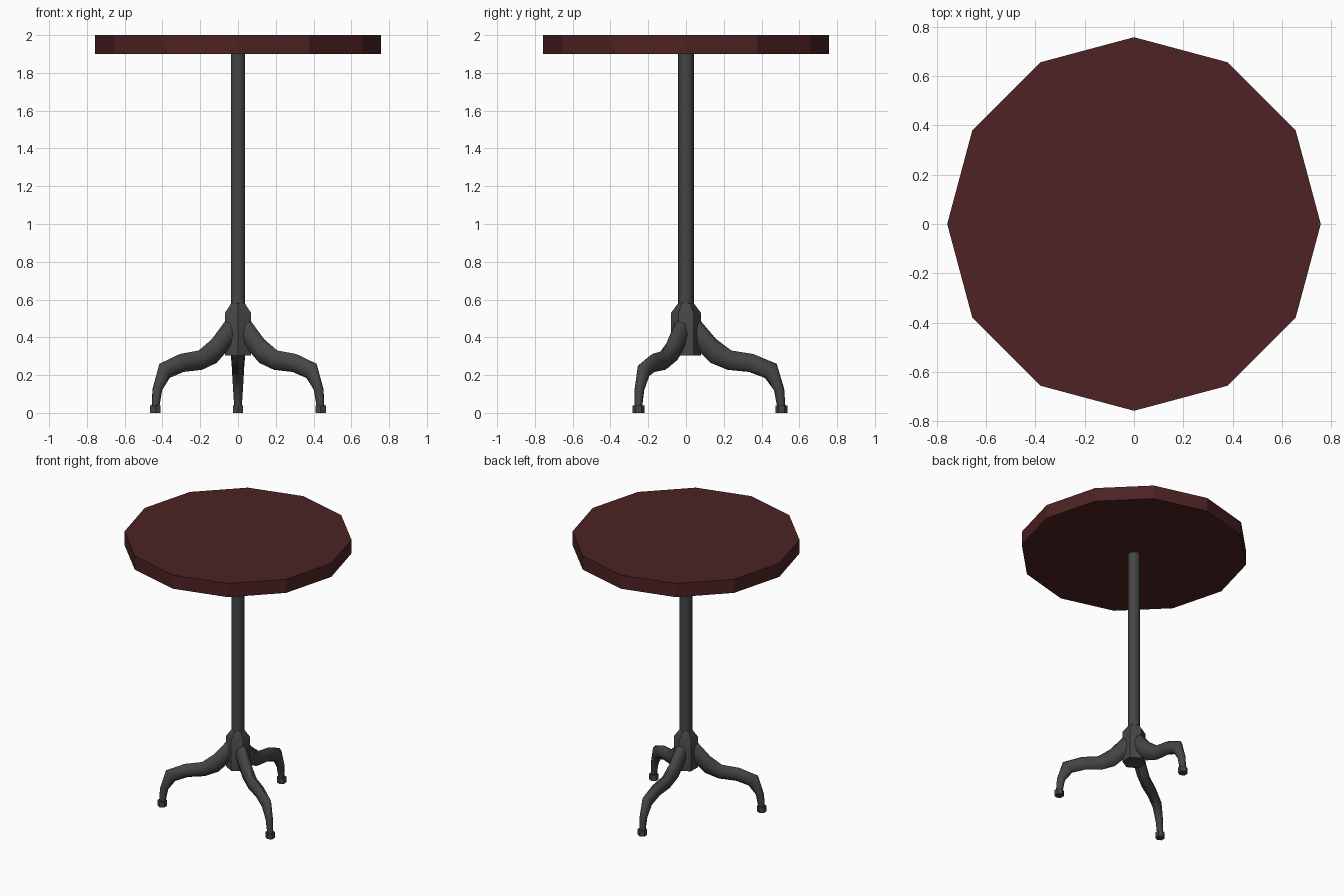
import bpy, bmesh
from math import sin, cos, pi, radians
from mathutils import Matrix

if "Cube" in bpy.data.objects:
    bpy.data.objects.remove(bpy.data.objects["Cube"])


def material(name, rgb):
    m = bpy.data.materials.new(name)
    m.use_nodes = True
    m.diffuse_color = (*rgb, 1)
    m.node_tree.nodes["Principled BSDF"].inputs["Base Color"].default_value = (*rgb, 1)
    return m


wood = material("dark red wood", (0.075, 0.016, 0.017))
iron = material("dark grey iron", (0.06, 0.06, 0.06))


def loft(name, rings, mat, smooth_angle=None):
    """Join equal-sized rings of points with quads and cap both ends."""
    bm = bmesh.new()
    loops = [[bm.verts.new(p) for p in ring] for ring in rings]
    n = len(loops[0])
    for a, b in zip(loops, loops[1:]):
        for i in range(n):
            j = (i + 1) % n
            bm.faces.new((a[i], a[j], b[j], b[i]))
    bm.faces.new(loops[0])
    bm.faces.new(loops[-1])
    bmesh.ops.recalc_face_normals(bm, faces=bm.faces)
    mesh = bpy.data.meshes.new(name)
    bm.to_mesh(mesh)
    bm.free()
    mesh.materials.append(mat)
    obj = bpy.data.objects.new(name, mesh)
    bpy.context.collection.objects.link(obj)
    if smooth_angle:
        bpy.ops.object.select_all(action="DESELECT")
        obj.select_set(True)
        bpy.context.view_layer.objects.active = obj
        bpy.ops.object.shade_smooth_by_angle(angle=radians(smooth_angle))
    return obj


def turned(name, profile, sides, mat, y=0, smooth_angle=None):
    """Upright turned part from (radius, height) pairs, one corner facing +y."""
    rings = [[(r * sin(2 * pi * i / sides), y + r * cos(2 * pi * i / sides), z)
              for i in range(sides)] for r, z in profile]
    return loft(name, rings, mat, smooth_angle)


# Table top and pedestal
turned("table_top", [(0.757, 1.9), (0.757, 2.0)], 12, wood)
turned("column", [(0.042, 0.57), (0.042, 1.9)], 6, iron, smooth_angle=65)
turned("hub", [(0.079, 0.305), (0.079, 0.53), (0.042, 0.58)], 6, iron, smooth_angle=35)

# Leg sections: upper edge (y, z), lower edge (y, z), half width
sections = [
    ((0.035, 0.50), (0.035, 0.35), 0.040),
    ((0.075, 0.49), (0.065, 0.33), 0.042),
    ((0.16, 0.39), (0.13, 0.265), 0.040),
    ((0.24, 0.33), (0.22, 0.228), 0.036),
    ((0.355, 0.312), (0.333, 0.217), 0.034),
    ((0.48, 0.26), (0.418, 0.185), 0.032),
    ((0.52, 0.127), (0.466, 0.12), 0.026),
    ((0.526, 0.035), (0.482, 0.035), 0.020),
]


def leg_ring(top, low, width, sides=8):
    ring = []
    for i in range(sides):
        a = 2 * pi * i / sides
        t = (1 + cos(a)) / 2
        ring.append((width * sin(a), low[0] + (top[0] - low[0]) * t,
                     low[1] + (top[1] - low[1]) * t))
    return ring


# Three legs spaced evenly round the hub, each with a foot
for name, angle in (("back", 0), ("right", 120), ("left", 240)):
    spin = Matrix.Rotation(radians(angle), 4, "Z")
    leg = loft(name + "_leg", [leg_ring(*s) for s in sections], iron, 60)
    foot = turned(name + "_foot", [(0.032, 0), (0.032, 0.04)], 6, iron, y=0.505)
    leg.matrix_world = spin
    foot.matrix_world = spin
